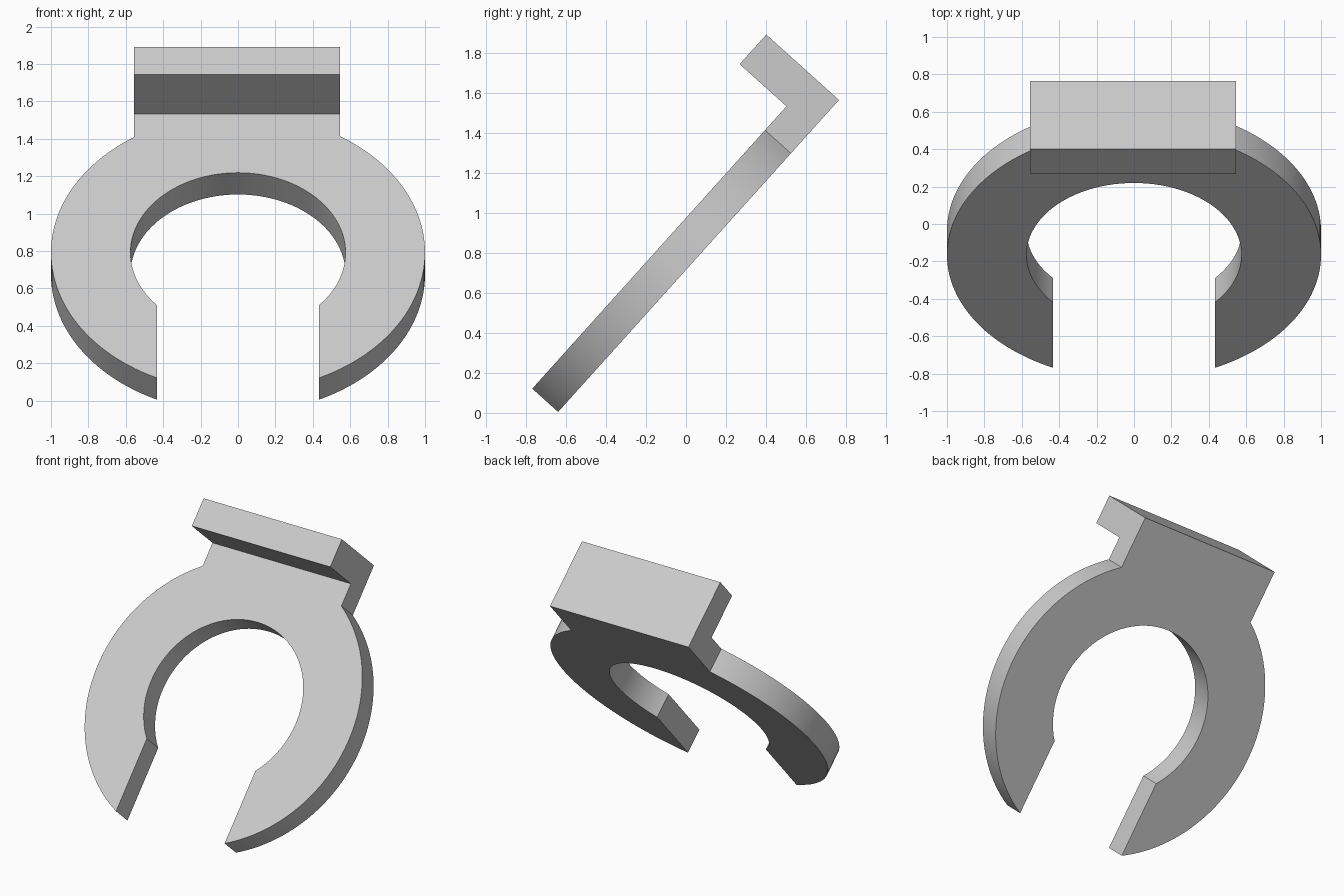
import bpy
import bmesh
from math import asin, acos, cos, sin, pi, radians
from mathutils import Matrix, Vector

if "Cube" in bpy.data.objects:
    bpy.data.objects.remove(bpy.data.objects["Cube"])

OUTER, INNER = 1.0, 0.575        # ring radii
SLOT = 0.432                     # half width of the open slot
TAB_L, TAB_R = 0.546, -0.555     # tab side positions
TAB_TOP, HOOK_BASE = 1.197, 0.998
THICK, HOOK_HEIGHT = 0.174, 0.489
TILT = radians(48)


def arc(radius, start, end, steps):
    """Points on a circle, from the start angle to the end angle."""
    angles = [start + (end - start) * i / steps for i in range(steps + 1)]
    return [(radius * cos(a), radius * sin(a)) for a in angles]


# Outline: right slot edge, outer arcs either side of the tab, inner arc
slot_out = asin(SLOT / OUTER)
slot_in = asin(SLOT / INNER)
outline = arc(OUTER, -pi / 2 + slot_out, acos(TAB_L / OUTER), 48)
outline += [(TAB_L, TAB_TOP), (TAB_R, TAB_TOP)]
outline += arc(OUTER, acos(TAB_R / OUTER), 3 * pi / 2 - slot_out, 48)
outline += arc(INNER, 3 * pi / 2 - slot_in, -pi / 2 + slot_in, 72)

# Flat plate
bm = bmesh.new()
base = bm.faces.new([bm.verts.new((x, y, 0)) for x, y in outline])
top = bmesh.ops.extrude_face_region(bm, geom=[base], use_keep_orig=True)["geom"]
bmesh.ops.translate(bm, vec=(0, 0, THICK),
                    verts=[g for g in top if isinstance(g, bmesh.types.BMVert)])

# Hook: split off the end strip of the upper face and raise it
upper = [f for f in bm.faces if all(v.co.z > THICK / 2 for v in f.verts)]
geom = upper + list({e for f in upper for e in f.edges}) + list({v for f in upper for v in f.verts})
bmesh.ops.bisect_plane(bm, geom=geom, dist=1e-5,
                       plane_co=(0, HOOK_BASE, 0), plane_no=(0, 1, 0))
strip = [f for f in bm.faces
         if all(v.co.z > THICK / 2 and v.co.y > HOOK_BASE - 0.001 for v in f.verts)]
raised = bmesh.ops.extrude_face_region(bm, geom=strip)["geom"]
bmesh.ops.translate(bm, vec=(0, 0, HOOK_HEIGHT - THICK),
                    verts=[g for g in raised if isinstance(g, bmesh.types.BMVert)])
bmesh.ops.recalc_face_normals(bm, faces=bm.faces)

# Lean the whole clip back
bm.transform(Matrix.Translation(Vector((0, -0.036, 0.675))) @ Matrix.Rotation(TILT, 4, "X"))

mesh = bpy.data.meshes.new("open_ring_clip")
bm.to_mesh(mesh)
bm.free()
clip = bpy.data.objects.new("open_ring_clip", mesh)
bpy.context.collection.objects.link(clip)

# Plain grey material
grey = bpy.data.materials.new("light_grey")
grey.use_nodes = True
colour = (0.6, 0.6, 0.6, 1)
grey.diffuse_color = colour
grey.node_tree.nodes["Principled BSDF"].inputs["Base Color"].default_value = colour
mesh.materials.append(grey)

# Smooth curved walls with sharp edges
bpy.ops.object.select_all(action="DESELECT")
clip.select_set(True)
bpy.context.view_layer.objects.active = clip
bpy.ops.object.shade_smooth_by_angle(angle=radians(25))
